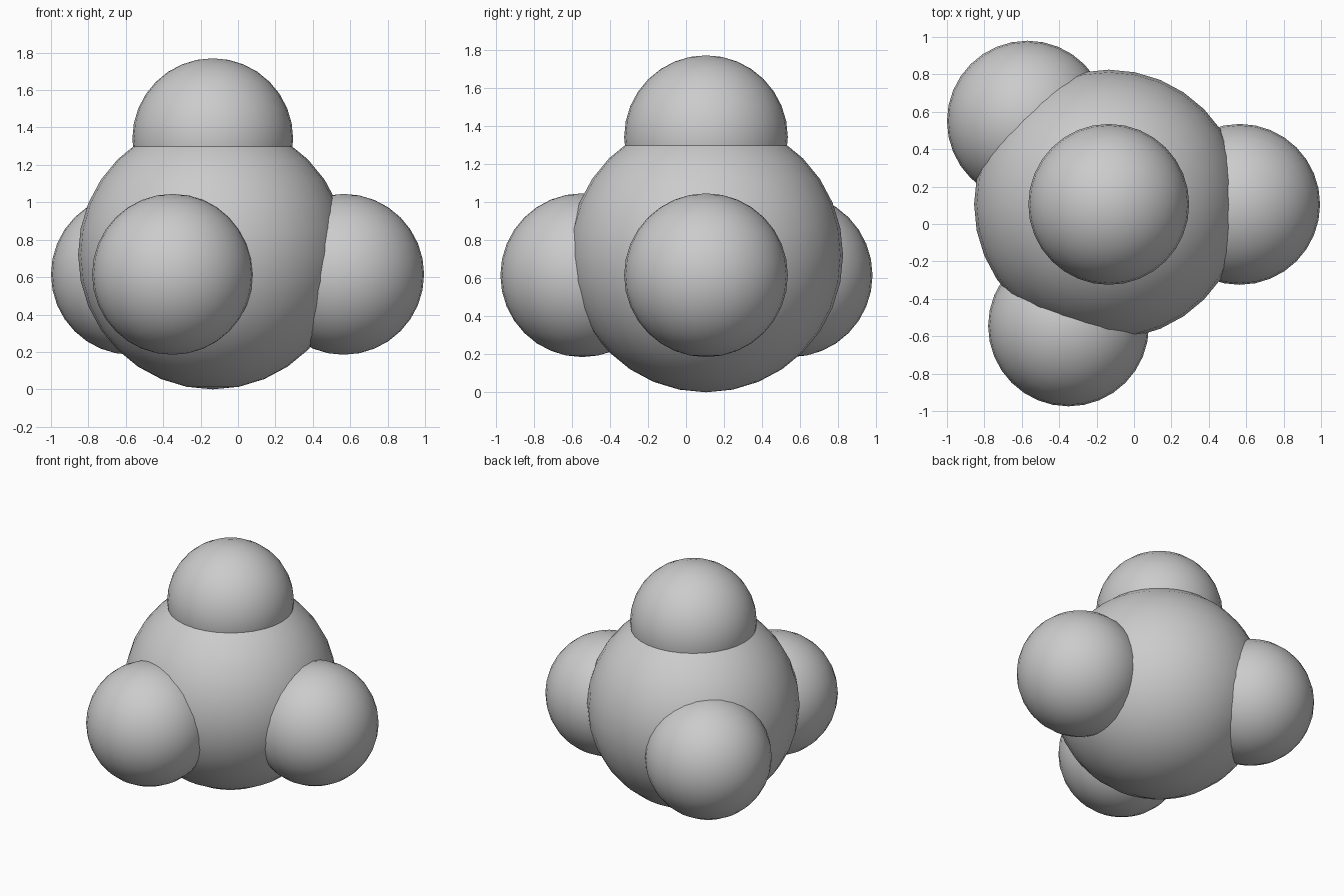
import bpy

cube = bpy.data.objects.get("Cube")
if cube:
    bpy.data.objects.remove(cube, do_unlink=True)

# Single plain grey for every part
grey = bpy.data.materials.new("light_grey")
grey.use_nodes = True
colour = (0.6, 0.6, 0.6, 1.0)
grey.diffuse_color = colour
grey.node_tree.nodes["Principled BSDF"].inputs["Base Color"].default_value = colour


def ball(name, radius, centre):
    """Smooth sphere with its poles on the z axis."""
    bpy.ops.mesh.primitive_uv_sphere_add(
        segments=32, ring_count=16, radius=radius, location=centre)
    obj = bpy.context.object
    obj.name = obj.data.name = name
    obj.data.materials.append(grey)
    bpy.ops.object.shade_smooth()
    return obj


# Large central ball
ball("central_ball", 0.72, (-0.135, 0.105, 0.72))

# Four smaller balls sunk into it, one on top and three around the base
SMALL = 0.43
outer_balls = {
    "top_ball": (-0.135, 0.105, 1.34),
    "left_ball": (0.565, 0.105, 0.615),
    "front_ball": (-0.35, -0.545, 0.615),
    "back_right_ball": (-0.57, 0.55, 0.615),
}
for name, centre in outer_balls.items():
    ball(name, SMALL, centre)
